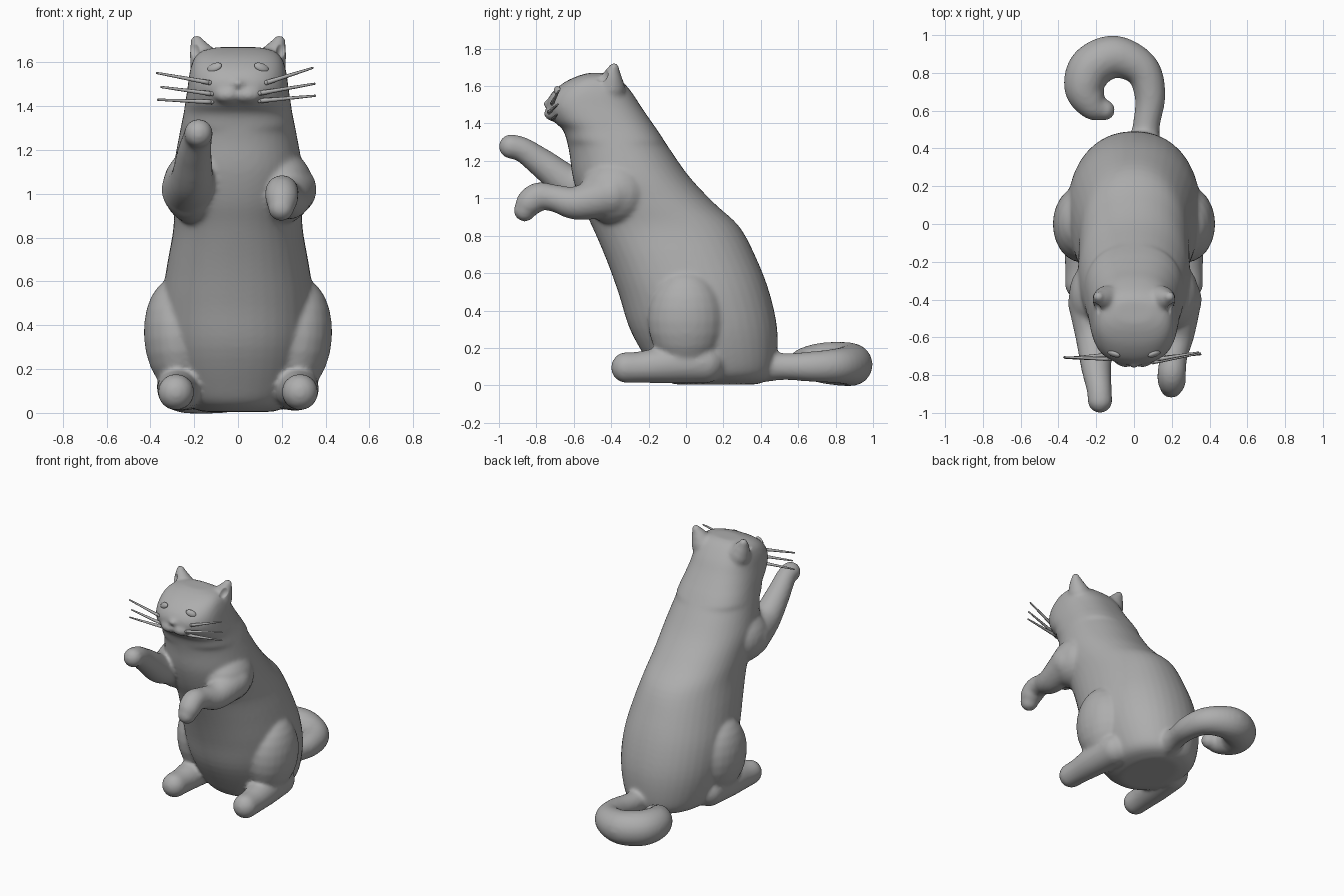
import bpy, bmesh, math
from mathutils import Vector, Matrix
from mathutils.bvhtree import BVHTree

if "Cube" in bpy.data.objects:
    bpy.data.objects.remove(bpy.data.objects["Cube"])

grey = bpy.data.materials.new("warm_grey")
grey.diffuse_color = (0.42, 0.42, 0.42, 1)
grey.use_nodes = True
grey.node_tree.nodes["Principled BSDF"].inputs["Base Color"].default_value = grey.diffuse_color


def finish(name, bm):
    bmesh.ops.recalc_face_normals(bm, faces=bm.faces)
    me = bpy.data.meshes.new(name)
    bm.to_mesh(me)
    bm.free()
    me.materials.append(grey)
    for p in me.polygons:
        p.use_smooth = True
    ob = bpy.data.objects.new(name, me)
    bpy.context.collection.objects.link(ob)
    return ob


def spline(pts, steps):
    """Catmull-Rom interpolation of equal-length tuples."""
    pts = [Vector(p) for p in pts]
    out = []
    for i in range(len(pts) - 1):
        p0, p1, p2 = pts[max(i - 1, 0)], pts[i], pts[i + 1]
        p3 = pts[min(i + 2, len(pts) - 1)]
        for s in range(steps):
            t = s / steps
            out.append(0.5 * (2 * p1 + (p2 - p0) * t + (2 * p0 - 5 * p1 + 4 * p2 - p3) * t * t
                              + (3 * p1 - p0 - 3 * p2 + p3) * t ** 3))
    return out + [pts[-1]]


def skin(bm, rings):
    loops = [[bm.verts.new(co) for co in r] for r in rings]
    n = len(loops[0])
    for a, b in zip(loops, loops[1:]):
        for i in range(n):
            bm.faces.new((a[i], a[(i + 1) % n], b[(i + 1) % n], b[i]))
    bm.faces.new(loops[0][::-1])
    bm.faces.new(loops[-1])


def ball(bm, center, radii, rot=(0, 0, 0), seg=24):
    m = Matrix.Translation(center)
    for axis, a in zip("XYZ", rot):
        m = m @ Matrix.Rotation(math.radians(a), 4, axis)
    bmesh.ops.create_uvsphere(bm, u_segments=seg, v_segments=seg // 2, radius=1,
                              matrix=m @ Matrix.Diagonal((*radii, 1)))


def limb(bm, path, n=20):
    """Tapered round tube through (x, y, z, radius) points with rounded ends."""
    pts = spline(path, 6)
    rings, side = [], Vector((0.3, 0.1, 1))
    for i, p in enumerate(pts):
        d = (pts[min(i + 1, len(pts) - 1)].xyz - pts[max(i - 1, 0)].xyz).normalized()
        side = (side - d * side.dot(d)).normalized()
        up = d.cross(side)
        rings.append([p.xyz + p.w * (side * math.cos(a) + up * math.sin(a))
                      for a in (2 * math.pi * k / n for k in range(n))])
    skin(bm, rings)
    for p in (pts[0], pts[-1]):
        ball(bm, p.xyz, (p.w,) * 3)


bm = bmesh.new()

# Torso, neck and head: (height, front y, back y, half width)
sections = [
    (0.005, -0.06, 0.38, 0.16), (0.04, -0.14, 0.455, 0.25), (0.12, -0.20, 0.485, 0.30),
    (0.30, -0.30, 0.488, 0.345), (0.49, -0.36, 0.448, 0.35), (0.67, -0.425, 0.38, 0.325),
    (0.845, -0.50, 0.288, 0.295), (0.97, -0.56, 0.155, 0.295), (1.11, -0.605, 0.022, 0.295),
    (1.25, -0.625, -0.078, 0.272), (1.36, -0.655, -0.15, 0.25), (1.41, -0.705, -0.185, 0.242),
    (1.49, -0.745, -0.24, 0.23), (1.56, -0.72, -0.285, 0.22), (1.62, -0.65, -0.335, 0.20),
    (1.655, -0.575, -0.375, 0.16), (1.67, -0.52, -0.41, 0.09)]
rings = []
for z, f, b, w in spline(sections, 4):
    e = 0.92 if z < 1.3 else 0.8
    ring = []
    for k in range(40):
        c, s = math.cos(math.tau * k / 40), math.sin(math.tau * k / 40)
        ring.append((w * math.copysign(abs(c) ** e, c),
                     (f + b) / 2 + (b - f) / 2 * math.copysign(abs(s) ** e, s), z))
    rings.append(ring)
skin(bm, rings)

# Thighs, hind feet, shoulders, ears and muzzle, mirrored
for s in (-1, 1):
    ball(bm, (s * 0.275, 0.0, 0.35), (0.155, 0.205, 0.265), (0, s * 4, 0))
    limb(bm, [(s * 0.25, 0.1, 0.12, 0.11), (s * 0.27, -0.1, 0.11, 0.10),
              (s * 0.28, -0.24, 0.097, 0.085), (s * 0.283, -0.318, 0.095, 0.083)])
    ball(bm, (s * 0.195, -0.38, 1.03), (0.15, 0.19, 0.17))
    limb(bm, [(s * 0.145, -0.40, 1.59, 0.075), (s * 0.17, -0.395, 1.65, 0.055),
              (s * 0.19, -0.385, 1.70, 0.028)])
    ball(bm, (s * 0.045, -0.70, 1.452), (0.07, 0.06, 0.042))
ball(bm, (0, -0.74, 1.505), (0.03, 0.028, 0.02))

# Raised foreleg and lowered foreleg
limb(bm, [(-0.22, -0.42, 1.02, 0.13), (-0.21, -0.60, 1.065, 0.10), (-0.20, -0.76, 1.18, 0.08),
          (-0.185, -0.87, 1.258, 0.067), (-0.18, -0.935, 1.277, 0.066)])
limb(bm, [(0.24, -0.40, 1.02, 0.12), (0.23, -0.58, 0.975, 0.092), (0.21, -0.70, 1.00, 0.073),
          (0.20, -0.785, 1.01, 0.076), (0.20, -0.835, 0.975, 0.075), (0.197, -0.862, 0.935, 0.06)])

# Curled tail
limb(bm, [(0.05, 0.38, 0.10, 0.09), (0.065, 0.52, 0.10, 0.072), (0.085, 0.68, 0.10, 0.082),
          (0.04, 0.82, 0.105, 0.095), (-0.10, 0.885, 0.11, 0.113), (-0.225, 0.83, 0.115, 0.118),
          (-0.262, 0.72, 0.12, 0.108), (-0.215, 0.63, 0.12, 0.083), (-0.155, 0.603, 0.12, 0.055)])
cat = finish("cat_body", bm)

# Ear hollows
bm = bmesh.new()
for s in (-1, 1):
    ball(bm, (s * 0.205, -0.455, 1.665), (0.03, 0.04, 0.045), (0, s * 15, 0))
cutter = finish("ear_hollow_cutter", bm)
cutter.hide_render = True
cutter.hide_set(True)

# Fuse everything into one soft skin
m = cat.modifiers.new("fuse", "REMESH")
m.mode, m.voxel_size, m.use_smooth_shade = "VOXEL", 0.012, True
m = cat.modifiers.new("hollow", "BOOLEAN")
m.operation, m.object = "DIFFERENCE", cutter
m = cat.modifiers.new("soften", "SMOOTH")
m.factor, m.iterations = 0.5, 10

dg = bpy.context.evaluated_depsgraph_get()
tree = BVHTree.FromObject(cat, dg)


def face_point(x, z):
    hit = tree.ray_cast(Vector((x, -2, z)), Vector((0, 1, 0)))[0]
    return hit if hit else Vector((x, -0.68, z))


# Eyes
for s, name in ((-1, "right_eye"), (1, "left_eye")):
    bm = bmesh.new()
    ball(bm, face_point(s * 0.107, 1.577), (0.036, 0.014, 0.021), (-30, s * 10, s * 25))
    finish(name, bm)

# Whiskers: (start x, start z, tip x, tip y, tip z)
whiskers = [(0.13, 1.508, 0.34, -0.68, 1.575), (0.10, 1.46, 0.35, -0.685, 1.503),
            (0.10, 1.425, 0.352, -0.69, 1.448), (-0.13, 1.508, -0.37, -0.705, 1.552),
            (-0.12, 1.457, -0.35, -0.71, 1.488), (-0.12, 1.42, -0.365, -0.71, 1.43)]
for i, (x, z, tx, ty, tz) in enumerate(whiskers):
    a = face_point(x, z)
    bm = bmesh.new()
    limb(bm, [(a.x, a.y, a.z, 0.011), (tx, ty, tz, 0.005)], 8)
    finish(f"whisker_{i + 1}", bm)
